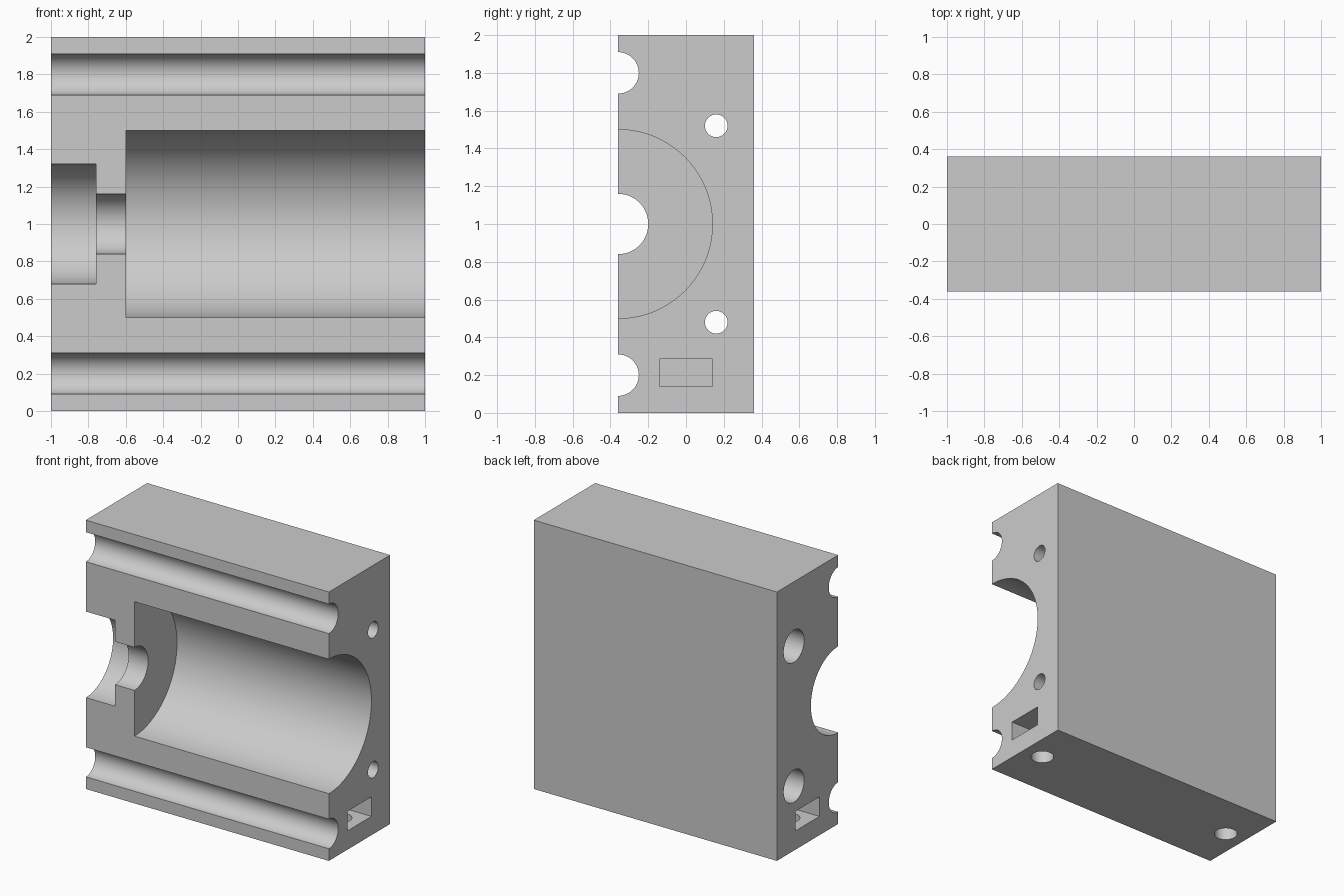
import bpy
import math

if "Cube" in bpy.data.objects:
    bpy.data.objects.remove(bpy.data.objects["Cube"], do_unlink=True)

FACE_Y = -0.36   # split plane holding the bore and rod axes

grey = bpy.data.materials.new("plain_grey")
grey.use_nodes = True
colour = (0.6, 0.6, 0.6, 1)
grey.diffuse_color = colour
grey.node_tree.nodes["Principled BSDF"].inputs["Base Color"].default_value = colour


def box(name, low, high):
    centre = [(a + b) / 2 for a, b in zip(low, high)]
    bpy.ops.mesh.primitive_cube_add(size=1, location=centre)
    ob = bpy.context.object
    ob.name = name
    ob.scale = [b - a for a, b in zip(low, high)]
    bpy.ops.object.transform_apply(location=True, rotation=True, scale=True)
    ob.data.materials.append(grey)
    return ob


def rod(name, axis, radius, start, end, a, b, sides=64):
    """Cylinder along x (a, b = y, z) or along z (a, b = x, y)."""
    mid = (start + end) / 2
    along_x = axis == "x"
    bpy.ops.mesh.primitive_cylinder_add(
        vertices=sides, radius=radius, depth=end - start,
        location=(mid, a, b) if along_x else (a, b, mid),
        rotation=(0, math.pi / 2 if along_x else 0, 0))
    ob = bpy.context.object
    ob.name = name
    bpy.ops.object.transform_apply(location=True, rotation=True, scale=True)
    ob.data.materials.append(grey)
    return ob


block = box("bearing_housing_half", (-1, FACE_Y, 0), (1, -FACE_Y, 2))

# Stepped central bore: bearing seat, shaft passage, main chamber
cutters = [
    rod("bearing_seat_cutter", "x", 0.32, -1.1, -0.76, FACE_Y, 1, 128),
    rod("shaft_passage_cutter", "x", 0.16, -0.9, -0.5, FACE_Y, 1, 96),
    rod("main_chamber_cutter", "x", 0.5, -0.6, 1.1, FACE_Y, 1, 128),
]

# Guide rod grooves and counterbored bolt holes, above and below the axis
for side in (-1, 1):
    cutters.append(rod("rod_groove_cutter", "x", 0.11, -1.1, 1.1, FACE_Y, 1 + side * 0.8))
    bolt_z = 1 + side * 0.52
    cutters.append(rod("bolt_hole_cutter", "x", 0.06, -0.9, 1.1, 0.16, bolt_z))
    cutters.append(rod("counterbore_cutter", "x", 0.12, -1.1, -0.7, 0.16, bolt_z))

# Nut pockets in both ends, each met by a screw hole from below
for side in (-1, 1):
    inner, outer = sorted((side * 0.7, side * 1.1))
    cutters.append(box("nut_pocket_cutter", (inner, -0.14, 0.14), (outer, 0.14, 0.285)))
    cutters.append(rod("screw_hole_cutter", "z", 0.08, -0.1, 0.2, side * 0.84, 0))

for cutter in cutters:
    cut = block.modifiers.new(cutter.name, "BOOLEAN")
    cut.operation = "DIFFERENCE"
    cut.solver = "EXACT"
    cut.object = cutter

# Bake the cuts, then drop the cutters
bpy.ops.object.select_all(action="DESELECT")
block.select_set(True)
bpy.context.view_layer.objects.active = block
for name in [m.name for m in block.modifiers]:
    bpy.ops.object.modifier_apply(modifier=name)
for cutter in cutters:
    bpy.data.objects.remove(cutter, do_unlink=True)

bpy.ops.object.shade_smooth_by_angle(angle=math.radians(30))
